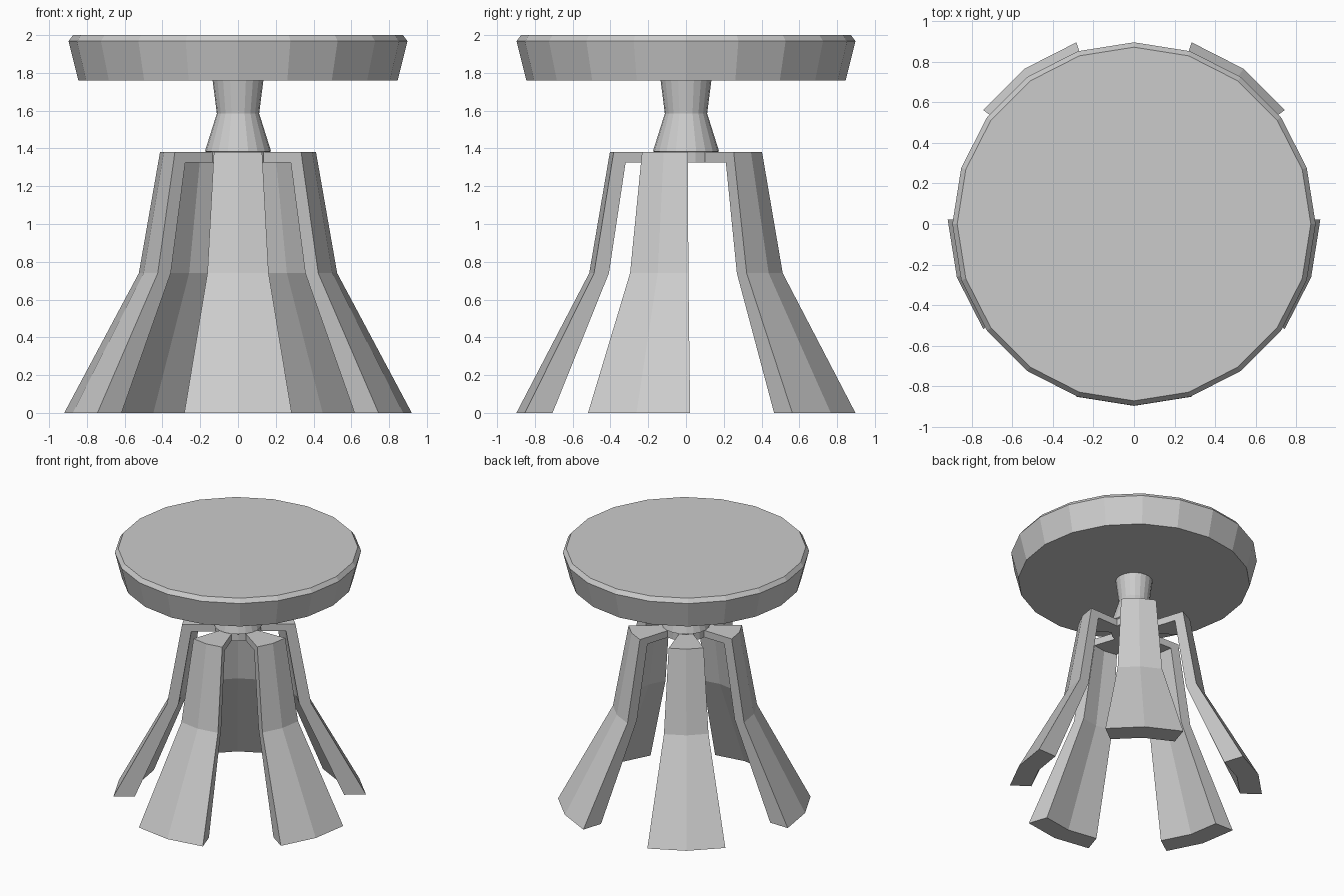
import bpy, bmesh
from math import sin, cos, pi, radians

if "Cube" in bpy.data.objects:
    bpy.data.objects.remove(bpy.data.objects["Cube"])


def finish(name, bm):
    bmesh.ops.recalc_face_normals(bm, faces=bm.faces)
    me = bpy.data.meshes.new(name)
    bm.to_mesh(me)
    bm.free()
    ob = bpy.data.objects.new(name, me)
    bpy.context.collection.objects.link(ob)
    return ob


def lathe(name, profile, sides=20):
    """Closed solid of revolution from (radius, z) points."""
    bm = bmesh.new()
    rings = [[bm.verts.new((r * cos(2 * pi * i / sides), r * sin(2 * pi * i / sides), z))
              for i in range(sides)] for r, z in profile]
    for a, b in zip(rings, rings[1:]):
        for i in range(sides):
            j = (i + 1) % sides
            bm.faces.new((a[i], a[j], b[j], b[i]))
    bm.faces.new(rings[0])
    bm.faces.new(rings[-1])
    return finish(name, bm)


def leg(name, angle):
    """Bent leg section swept over two 18 degree facets."""
    section = [(0.92, 0), (0.525, 0.74), (0.413, 1.38), (0.165, 1.38),
               (0.165, 1.325), (0.345, 1.325), (0.44, 0.74), (0.762, 0)]
    bm = bmesh.new()
    slices = []
    for d in (-18, 0, 18):
        a = radians(angle + d)
        slices.append([bm.verts.new((r * cos(a), r * (sin(a) + 0.024), z))
                       for r, z in section])
    n = len(section)
    for s, t in zip(slices, slices[1:]):
        for i in range(n):
            j = (i + 1) % n
            bm.faces.new((s[i], s[j], t[j], t[i]))
    # side walls as quads: shin, thigh, arm
    for s in (slices[0], slices[-1]):
        for quad in ((0, 1, 6, 7), (1, 2, 5, 6), (2, 3, 4, 5)):
            bm.faces.new([s[k] for k in quad])
    return finish(name, bm)


# round seat with chamfered rim
lathe("seat", [(0.845, 1.76), (0.897, 1.968), (0.873, 2.0)])

# central waisted post and hub
lathe("post", [(0.165, 1.325), (0.165, 1.38), (0.175, 1.385), (0.112, 1.585), (0.135, 1.765)])

# five splayed legs
for k, label in enumerate(("front", "right", "back_right", "back_left", "left")):
    leg(label + "_leg", -90 + 72 * k)
